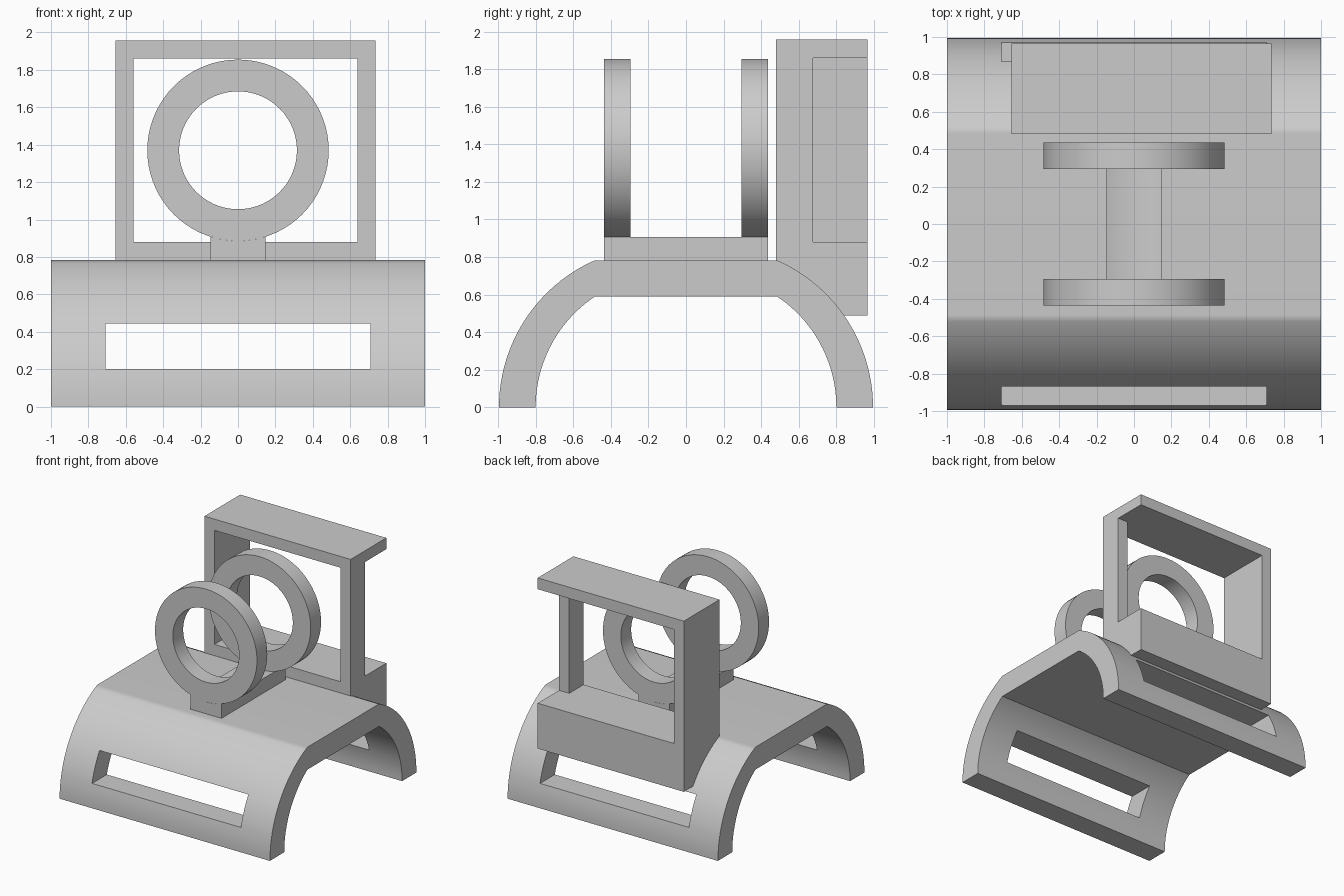
import bpy, bmesh, math
from mathutils import Vector

cube = bpy.data.objects.get("Cube")
if cube:
    bpy.data.objects.remove(cube, do_unlink=True)

GREY = (0.6, 0.6, 0.6, 1.0)
grey = bpy.data.materials.new("plain_grey")
grey.use_nodes = True
grey.diffuse_color = GREY
grey.node_tree.nodes["Principled BSDF"].inputs["Base Color"].default_value = GREY
parts = []


def finish(name, bm):
    bmesh.ops.recalc_face_normals(bm, faces=bm.faces)
    mesh = bpy.data.meshes.new(name)
    bm.to_mesh(mesh)
    bm.free()
    mesh.materials.append(grey)
    ob = bpy.data.objects.new(name, mesh)
    bpy.context.collection.objects.link(ob)
    return ob


def prism(name, profile, axis, start, end):
    """Extrude a closed profile along x (profile in y, z) or y (profile in x, z)."""
    bm = bmesh.new()
    place = (lambda u, v: (start, u, v)) if axis == "x" else (lambda u, v: (u, start, v))
    face = bm.faces.new([bm.verts.new(place(u, v)) for u, v in profile])
    new = bmesh.ops.extrude_face_region(bm, geom=[face])["geom"]
    d = end - start
    shift = Vector((d, 0, 0) if axis == "x" else (0, d, 0))
    bmesh.ops.translate(bm, vec=shift, verts=[g for g in new if isinstance(g, bmesh.types.BMVert)])
    return finish(name, bm)


def box(name, x, y, z):
    return prism(name, [(x[0], z[0]), (x[1], z[0]), (x[1], z[1]), (x[0], z[1])], "y", *y)


def cut(ob, cutter):
    """Subtract the cutter, bake the result and drop the cutter."""
    cutter.hide_render = True
    mod = ob.modifiers.new("cut", "BOOLEAN")
    mod.operation, mod.solver, mod.object = "DIFFERENCE", "EXACT", cutter
    deps = bpy.context.evaluated_depsgraph_get()
    mesh = bpy.data.meshes.new_from_object(ob.evaluated_get(deps))
    ob.modifiers.clear()
    ob.data = mesh
    bpy.data.objects.remove(cutter, do_unlink=True)


def arc(foot, top_y, height, steps=24):
    """Shoulder curve that leaves the ground upright and ends at the flat top."""
    run = foot - top_y
    r = (run * run + height * height) / (2 * run)
    sweep = math.asin(height / r)
    return [(foot - r + r * math.cos(sweep * i / steps), r * math.sin(sweep * i / steps))
            for i in range(steps + 1)]


# Arched base with a slot through both legs
def mirrored(curve):
    return curve + [(-y, z) for y, z in reversed(curve)]


outer = mirrored(arc(0.995, 0.485, 0.783))
inner = mirrored(arc(0.80, 0.485, 0.59))
base = prism("arched_base", outer + inner[::-1], "x", -1, 1)
cut(base, box("slot_cutter", (-0.708, 0.708), (-1.2, 1.2), (0.2, 0.445)))
parts.append(base)

# Two upright rings
RING_Z, R_OUT, R_IN = 1.37, 0.485, 0.315
for name, y0, y1 in (("front_ring", -0.435, -0.295), ("back_ring", 0.295, 0.435)):
    bm = bmesh.new()
    section = [bm.verts.new((0, y, RING_Z - r))
               for r, y in ((R_IN, y0), (R_OUT, y0), (R_OUT, y1), (R_IN, y1))]
    edges = [bm.edges.new((section[i], section[(i + 1) % 4])) for i in range(4)]
    bmesh.ops.spin(bm, geom=section + edges, cent=(0, 0, RING_Z), axis=(0, 1, 0),
                   angle=math.tau, steps=72, use_merge=True)
    bmesh.ops.remove_doubles(bm, verts=bm.verts, dist=0.0001)
    parts.append(finish(name, bm))

# Ring foot, hollowed on top to cradle the rings
half = 0.147
sweep = math.asin(half / R_OUT)
cradle = [(R_OUT * math.sin(sweep * i / 6), RING_Z - R_OUT * math.cos(sweep * i / 6))
          for i in range(6, -7, -1)]
parts.append(prism("ring_foot", [(-half, 0.75), (half, 0.75)] + cradle, "y", -0.435, 0.435))

# Rear frame resting on the shoulder, open through the middle and on one side
frame = prism("rear_frame", [(0.48, 0.69), (0.62, 0.6), (0.74, 0.49), (0.965, 0.49),
                             (0.965, 1.957), (0.48, 1.957)], "x", -0.655, 0.735)
cut(frame, box("window_cutter", (-0.56, 0.638), (0.3, 1.2), (0.88, 1.86)))
cut(frame, box("side_cutter", (0.5, 1.0), (0.675, 1.2), (0.88, 1.86)))
parts.append(frame)

# Smooth curves, crisp edges
bpy.ops.object.select_all(action="DESELECT")
for ob in parts:
    ob.select_set(True)
bpy.context.view_layer.objects.active = base
bpy.ops.object.shade_smooth_by_angle()
for ob in parts:
    mod = ob.modifiers.new("even_normals", "WEIGHTED_NORMAL")
    mod.keep_sharp = True
